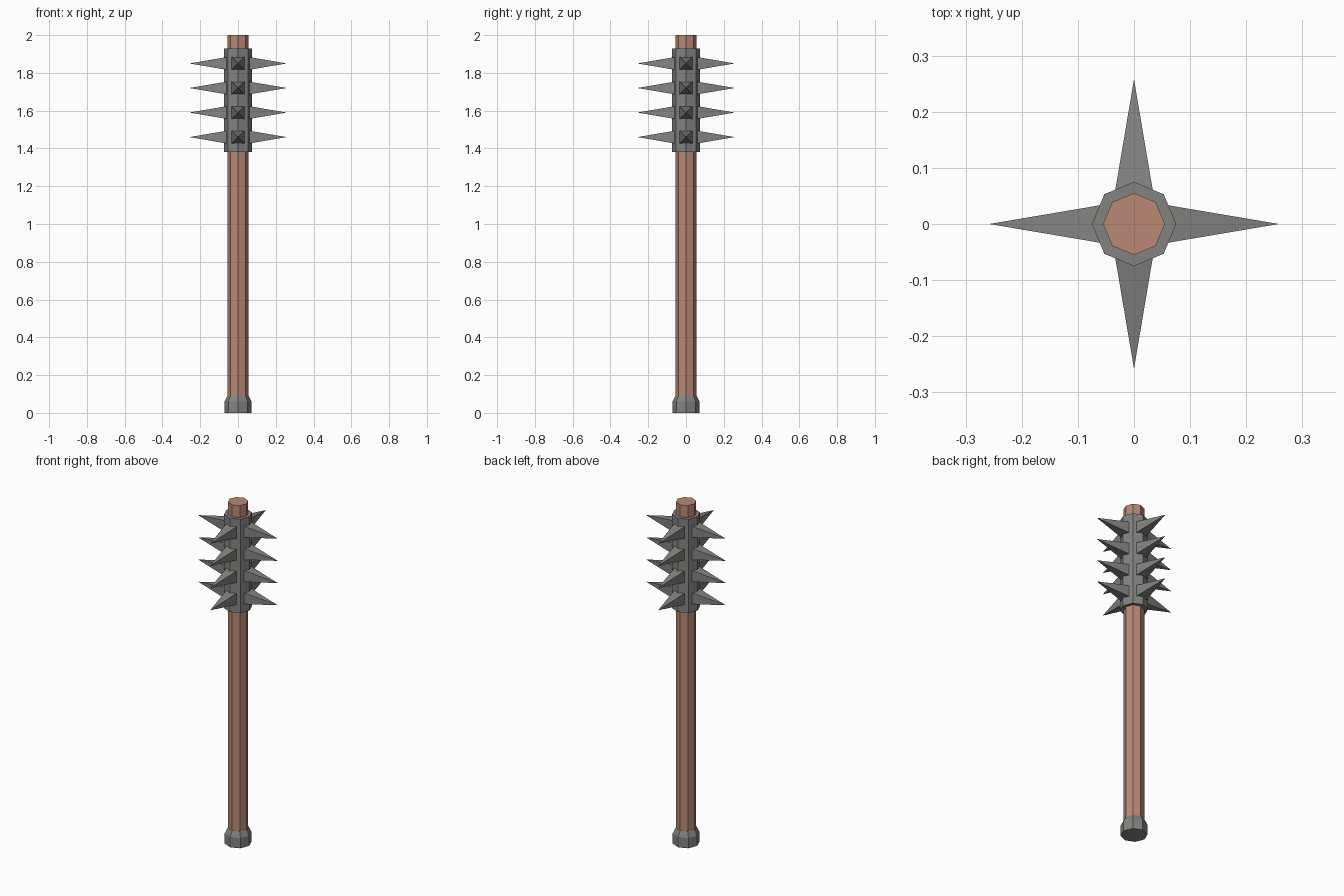
import bpy
import bmesh
from math import cos, sin, pi
from mathutils import Matrix

cube = bpy.data.objects.get("Cube")
if cube:
    bpy.data.objects.remove(cube, do_unlink=True)

SIDES = 8


def make_material(name, color):
    mat = bpy.data.materials.new(name)
    mat.use_nodes = True
    mat.diffuse_color = color
    mat.node_tree.nodes["Principled BSDF"].inputs["Base Color"].default_value = color
    return mat


def finish(name, bm, mat):
    bmesh.ops.recalc_face_normals(bm, faces=bm.faces)
    mesh = bpy.data.meshes.new(name)
    bm.to_mesh(mesh)
    bm.free()
    mesh.materials.append(mat)
    obj = bpy.data.objects.new(name, mesh)
    bpy.context.collection.objects.link(obj)
    return obj


def lathe(name, profile, mat, closed=False):
    """Octagonal solid from (radius, z) pairs; closed joins the ends as a sleeve."""
    bm = bmesh.new()
    rings = []
    for r, z in profile:
        angles = [2 * pi * i / SIDES for i in range(SIDES)]
        rings.append([bm.verts.new((r * cos(a), r * sin(a), z)) for a in angles])
    pairs = list(zip(rings, rings[1:]))
    if closed:
        pairs.append((rings[-1], rings[0]))
    else:
        bm.faces.new(rings[0])
        bm.faces.new(rings[-1])
    for low, high in pairs:
        for i in range(SIDES):
            j = (i + 1) % SIDES
            bm.faces.new((low[i], low[j], high[j], high[i]))
    return finish(name, bm, mat)


def spike(name, z, angle, mat):
    """Four-sided spike pointing outward from the head."""
    root, tip, half = 0.057, 0.258, 0.034
    bm = bmesh.new()
    place = (Matrix.Translation((0, 0, z)) @ Matrix.Rotation(angle, 4, "Z")
             @ Matrix.Translation(((root + tip) / 2, 0, 0))
             @ Matrix.Rotation(pi / 2, 4, "Y") @ Matrix.Rotation(pi / 4, 4, "Z"))
    bmesh.ops.create_cone(bm, cap_ends=True, segments=4, radius1=half * 2 ** 0.5,
                          radius2=0, depth=tip - root, matrix=place)
    bmesh.ops.remove_doubles(bm, verts=bm.verts, dist=0.0001)
    return finish(name, bm, mat)


wood = make_material("brown wood", (0.48, 0.25, 0.175, 1))
iron = make_material("grey iron", (0.225, 0.225, 0.22, 1))

# Wooden shaft, pommel and head sleeve
lathe("shaft", [(0.055, 0.02), (0.055, 2.0)], wood)
lathe("pommel", [(0.072, 0), (0.072, 0.06), (0.056, 0.092)], iron)
lathe("head_sleeve", [(0.054, 1.38), (0.075, 1.38), (0.075, 1.93), (0.054, 1.93)],
      iron, closed=True)

# Four rows of spikes on four sides
for row in range(4):
    for side, label in enumerate(("left", "back", "right", "front")):
        spike(f"{label}_spike_{row + 1}", 1.46 + 0.13 * row, side * pi / 2, iron)
